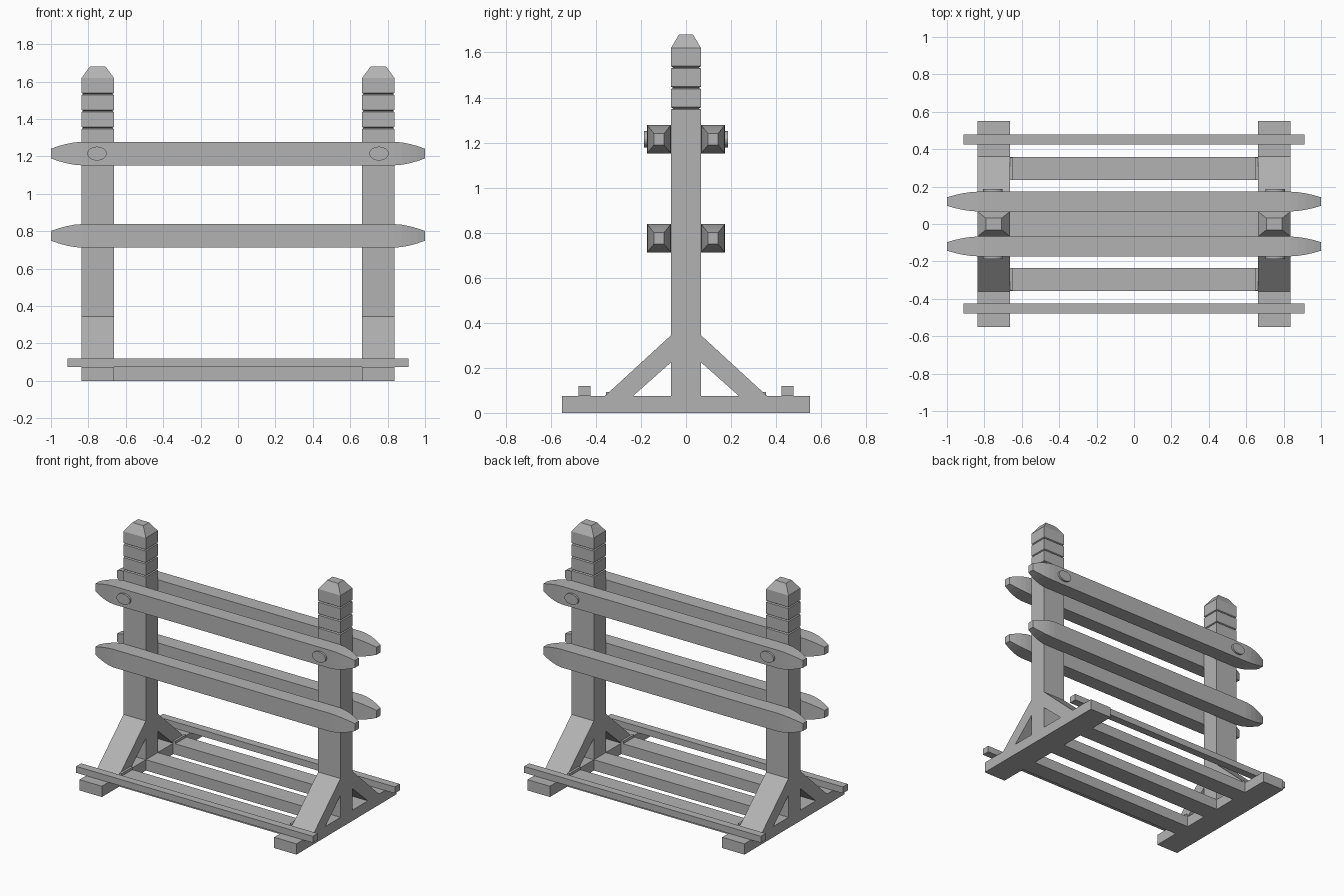
import bpy, bmesh
from math import pi, cos, sin

if "Cube" in bpy.data.objects:
    bpy.data.objects.remove(bpy.data.objects["Cube"])

# Mid-grey for every part
grey = bpy.data.materials.new("dark_grey")
grey.diffuse_color = (0.45, 0.45, 0.45, 1)
grey.use_nodes = True
grey.node_tree.nodes["Principled BSDF"].inputs["Base Color"].default_value = grey.diffuse_color


def make_object(name, bm):
    bmesh.ops.recalc_face_normals(bm, faces=bm.faces[:])
    mesh = bpy.data.meshes.new(name)
    bm.to_mesh(mesh)
    bm.free()
    mesh.materials.append(grey)
    ob = bpy.data.objects.new(name, mesh)
    bpy.context.collection.objects.link(ob)
    return ob


def loft(name, rings):
    """Skin a list of closed rings and cap both ends."""
    bm = bmesh.new()
    loops = [[bm.verts.new(p) for p in ring] for ring in rings]
    n = len(loops[0])
    for a, b in zip(loops, loops[1:]):
        for i in range(n):
            j = (i + 1) % n
            bm.faces.new((a[i], a[j], b[j], b[i]))
    bm.faces.new(loops[0])
    bm.faces.new(loops[-1])
    return make_object(name, bm)


CORNERS = ((-1, -1), (1, -1), (1, 1), (-1, 1))


def box(name, x0, x1, y0, y1, z0, z1):
    return loft(name, [[(x, y, z) for x, y in ((x0, y0), (x1, y0), (x1, y1), (x0, y1))]
                       for z in (z0, z1)])


PX, HX, HY = 0.75, 0.086, 0.066   # post centre and half sizes
FOOT = 0.075                      # foot height

# Post outline: height and inset, with three carved V grooves
levels = [(FOOT, 0)]
for g in (1.347, 1.438, 1.529):
    levels += [(g, 0), (g + 0.005, 0.008), (g + 0.010, 0)]
levels.append((1.62, 0))

for sx, side in ((-1, "left"), (1, "right")):
    cx = sx * PX
    # Upright post with a tapered cap
    rings = [[(cx + a * (HX - d), b * (HY - d), z) for a, b in CORNERS] for z, d in levels]
    rings.append([(cx + a * 0.042, b * 0.031, 1.68) for a, b in CORNERS])
    loft(f"post_{side}", rings)

    # Foot under the post
    box(f"foot_{side}", cx - HX, cx + HX, -0.55, 0.55, 0, FOOT)

    for sy, face in ((-1, "front"), (1, "back")):
        # Diagonal brace
        profile = ((HY, 0.345), (0.36, FOOT), (0.235, FOOT), (HY, 0.225))
        loft(f"brace_{side}_{face}",
             [[(x, sy * y, z) for y, z in profile] for x in (cx - HX, cx + HX)])

        # Small plate at the inner foot of the brace
        xs = sorted((sx * 0.648, sx * (PX - HX)))
        ys = sorted((sy * 0.235, sy * 0.355))
        box(f"brace_plate_{side}_{face}", *xs, *ys, FOOT, 0.093)

        # Oval peg through the upper rail
        loft(f"peg_{side}_{face}",
             [[(sx * 0.754 + 0.052 * cos(2 * pi * i / 24), y,
                1.215 + 0.037 * sin(2 * pi * i / 24)) for i in range(24)]
              for y in (sy * 0.15, sy * 0.187)])

# Long rails clamped on both faces of the posts, with rounded tapering ends
taper = [(0.835 + 0.165 * i / 4, (i / 4) ** 1.7) for i in range(5)]
stations = [(-x, t) for x, t in reversed(taper)] + taper
for z, level in ((0.775, "lower"), (1.215, "upper")):
    for sy, face in ((-1, "front"), (1, "back")):
        loft(f"rail_{level}_{face}",
             [[(x, sy * 0.12 + a * (0.053 - 0.03 * t), z + b * (0.063 - 0.037 * t))
               for a, b in CORNERS] for x, t in stations])

# Floor beams joining the feet
inner = PX - HX
for y, place in ((-0.297, "front"), (0, "middle"), (0.297, "back")):
    half = HY if y == 0 else 0.062
    box(f"floor_beam_{place}", -inner, inner, y - half, y + half, 0, FOOT)

# Thin strips lying across the ends of the feet
for y, place in ((-0.451, "front"), (0.451, "back")):
    box(f"ground_strip_{place}", -0.912, 0.912, y - 0.027, y + 0.027, FOOT, 0.12)
